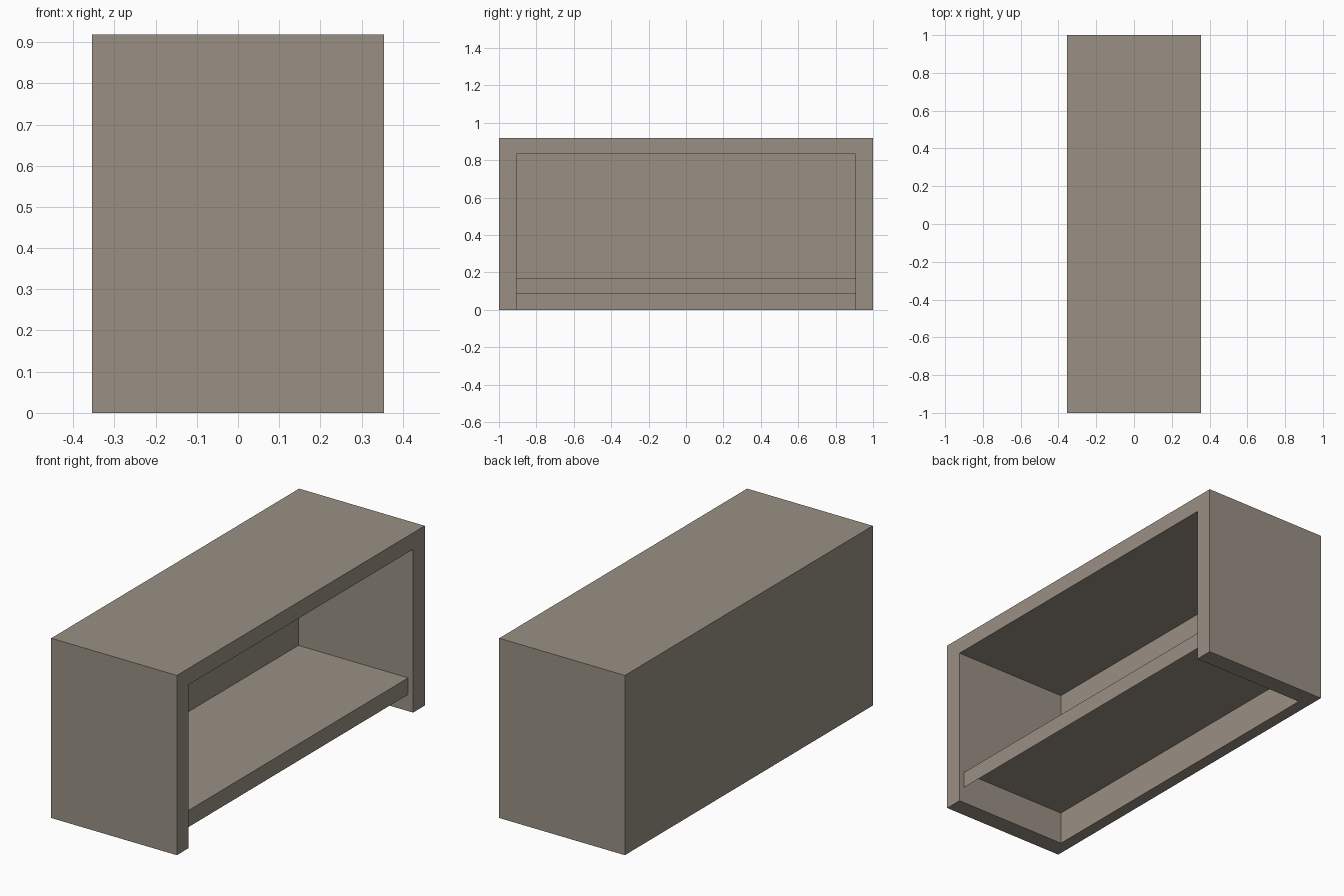
import bpy, bmesh
from mathutils import Vector

if "Cube" in bpy.data.objects:
    bpy.data.objects.remove(bpy.data.objects["Cube"])

mat = bpy.data.materials.new("warm grey")
mat.diffuse_color = (0.32, 0.28, 0.23, 1)
mat.use_nodes = True
mat.node_tree.nodes["Principled BSDF"].inputs["Base Color"].default_value = mat.diffuse_color

HX, HY, TOP = 0.355, 1.0, 0.918      # outer half width, half length, height
BACK, INNER, CEIL = -0.293, 0.906, 0.834  # inside faces of back, ends, top


def add_object(name, bm):
    mesh = bpy.data.meshes.new(name)
    bm.to_mesh(mesh)
    bm.free()
    mesh.materials.append(mat)
    obj = bpy.data.objects.new(name, mesh)
    bpy.context.collection.objects.link(obj)
    return obj


def box(name, lo, hi):
    bm = bmesh.new()
    bmesh.ops.create_cube(bm, size=1)
    lo, hi = Vector(lo), Vector(hi)
    for v in bm.verts:
        v.co = Vector([(lo[i] + hi[i]) / 2 + v.co[i] * (hi[i] - lo[i]) for i in range(3)])
    return add_object(name, bm)


# Cabinet shell: solid block hollowed out, open to the right and below
shell = box("cabinet_shell", (-HX, -HY, 0), (HX, HY, TOP))
cutter = box("cavity_cutter", (BACK, -INNER, -0.2), (HX + 0.2, INNER, CEIL))
cutter.hide_render = True
mod = shell.modifiers.new("cavity", 'BOOLEAN')
mod.operation = 'DIFFERENCE'
mod.solver = 'EXACT'
mod.object = cutter
bpy.context.view_layer.objects.active = shell
bpy.ops.object.modifier_apply(modifier=mod.name)
bpy.data.objects.remove(cutter)

# Low shelf: a thin sheet folded down into a front lip, open underneath
profile = [(BACK, 0.17), (0.327, 0.17), (0.327, 0.085)]
bm = bmesh.new()
near = [bm.verts.new((x, -INNER, z)) for x, z in profile]
far = [bm.verts.new((x, INNER, z)) for x, z in profile]
for i in range(len(profile) - 1):
    bm.faces.new((near[i], near[i + 1], far[i + 1], far[i]))
add_object("low_shelf", bm)
